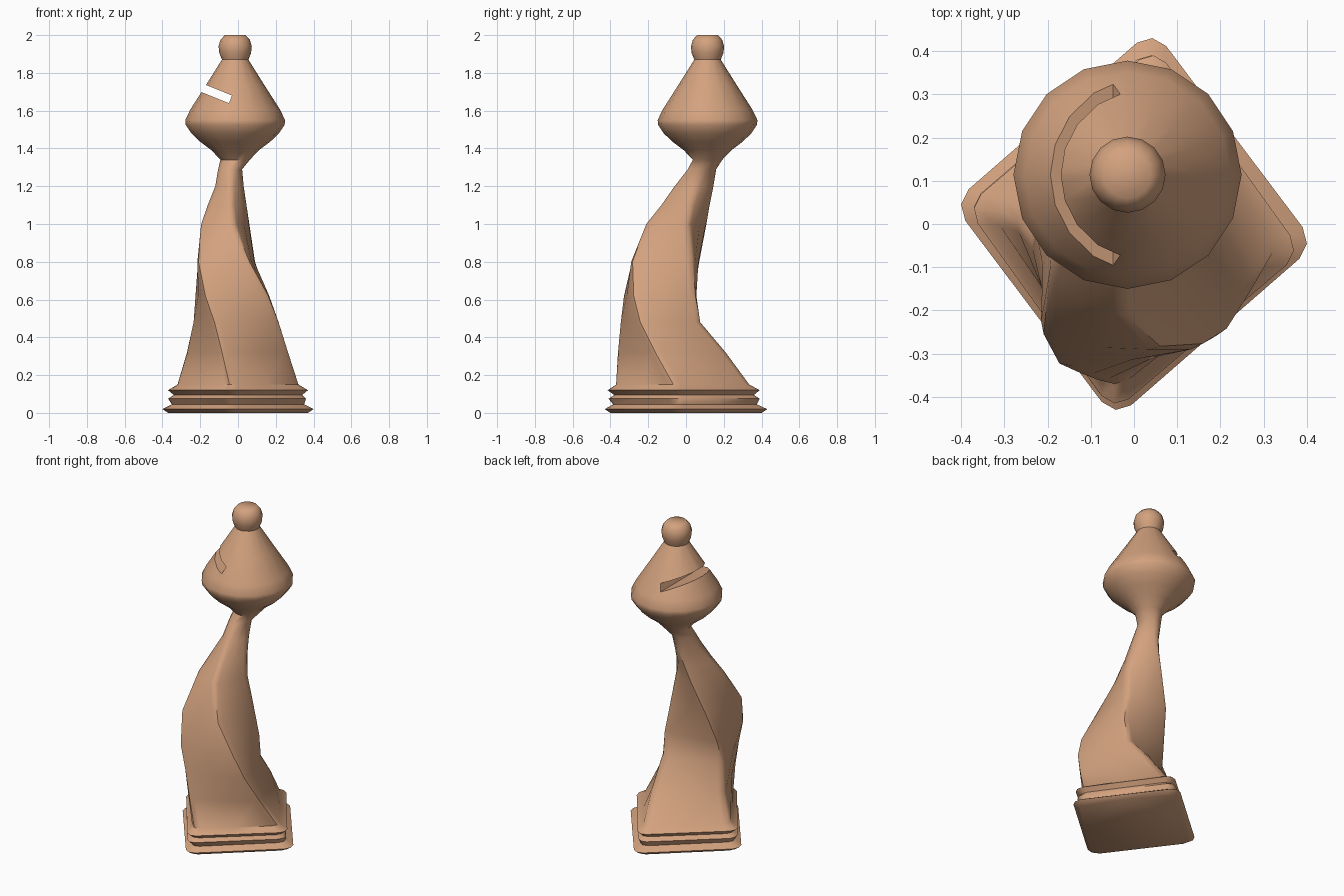
import bpy, bmesh, math

if "Cube" in bpy.data.objects:
    bpy.data.objects.remove(bpy.data.objects["Cube"])

SIDES = 16

# Stations: z, x min, x max, y min, y max, twist (degrees), roundness
STATIONS = [
    (0.00, -.37, .37, -.40, .40, -6, 0),
    (0.02, -.40, .40, -.43, .43, -6, 0),
    (0.045, -.35, .35, -.385, .375, -6, 0),
    (0.075, -.37, .36, -.41, .39, -7, 0),
    (0.095, -.34, .34, -.38, .36, -7, 0),
    (0.12, -.37, .37, -.415, .39, -7, 0),
    (0.15, -.32, .32, -.37, .335, -8, .05),
    (0.32, -.27, .265, -.36, .21, -17, .05),
    (0.48, -.235, .215, -.345, .075, -27, .1),
    (0.62, -.225, .165, -.328, .055, -37, .1),
    (0.80, -.215, .09, -.29, .07, -50, .15),
    (1.00, -.195, .06, -.21, .108, -70, .25),
    (1.10, -.16, .045, -.13, .125, -78, .4),
    (1.20, -.12, .03, -.06, .145, -85, .6),
    (1.29, -.105, .022, .01, .16, -90, .9),
]
# Round head and finial: radius, z
HEAD = [(.078, 1.34), (.125, 1.39), (.185, 1.435), (.232, 1.48), (.262, 1.525),
        (.264, 1.55), (.238, 1.605), (.155, 1.735), (.07, 1.87), (.084, 1.905),
        (.088, 1.94), (.078, 1.975), (.055, 2.0)]
HEAD_X, HEAD_Y = -.015, .114


def section(z, x0, x1, y0, y1, twist, rnd):
    """Rounded square, turned by twist and fitted to the given extents."""
    a = 5 + (22.5 - 5) * rnd
    pts = []
    for q in range(4):
        for off in (0, a, 45, 90 - a):
            sq = .98 if off == 0 else 1.03 * math.cos(math.pi / 4) / math.cos(math.radians(off - 45))
            r = sq + (1 - sq) * rnd
            t = math.radians(90 * q + off + twist)
            pts.append((r * math.cos(t), r * math.sin(t)))
    mx = max(p[0] for p in pts)
    my = max(p[1] for p in pts)
    return [((x0 + x1) / 2 + p[0] / mx * (x1 - x0) / 2,
             (y0 + y1) / 2 + p[1] / my * (y1 - y0) / 2, z) for p in pts]


# Twisted bishop body, lofted in one piece
rows = [section(*s) for s in STATIONS]
rows += [section(z, HEAD_X - r, HEAD_X + r, HEAD_Y - r, HEAD_Y + r, -90, 1) for r, z in HEAD]
bm = bmesh.new()
rings = [[bm.verts.new(p) for p in row] for row in rows]
for lo, hi in zip(rings, rings[1:]):
    for i in range(SIDES):
        j = (i + 1) % SIDES
        bm.faces.new((lo[i], lo[j], hi[j], hi[i]))
bm.faces.new(rings[0][::-1])
bm.faces.new(rings[-1])
bmesh.ops.recalc_face_normals(bm, faces=bm.faces)
mesh = bpy.data.meshes.new("bishop_body")
bm.to_mesh(mesh)
bm.free()
body = bpy.data.objects.new("bishop_body", mesh)
bpy.context.collection.objects.link(body)

# Warm wood colour
wood = bpy.data.materials.new("wood")
wood.diffuse_color = (.65, .36, .21, 1)
wood.use_nodes = True
wood.node_tree.nodes["Principled BSDF"].inputs["Base Color"].default_value = wood.diffuse_color
mesh.materials.append(wood)

# Slanted slot in the head
tilt = math.radians(22)
bpy.ops.mesh.primitive_cube_add(
    size=1, location=(-.04 - .15 * math.cos(tilt), HEAD_Y, 1.66 + .15 * math.sin(tilt)),
    rotation=(0, tilt, 0))
cutter = bpy.context.object
cutter.name = "slot_cutter"
cutter.scale = (.3, .8, .044)
cutter.hide_render = True
cutter.data.materials.append(wood)
bpy.context.view_layer.update()
mod = body.modifiers.new("slot", 'BOOLEAN')
mod.operation = 'DIFFERENCE'
mod.solver = 'EXACT'
mod.object = cutter
bpy.ops.object.select_all(action='DESELECT')
body.select_set(True)
bpy.context.view_layer.objects.active = body
bpy.ops.object.modifier_apply(modifier="slot")
bpy.data.objects.remove(cutter)
bpy.ops.object.shade_smooth_by_angle(angle=math.radians(50))
